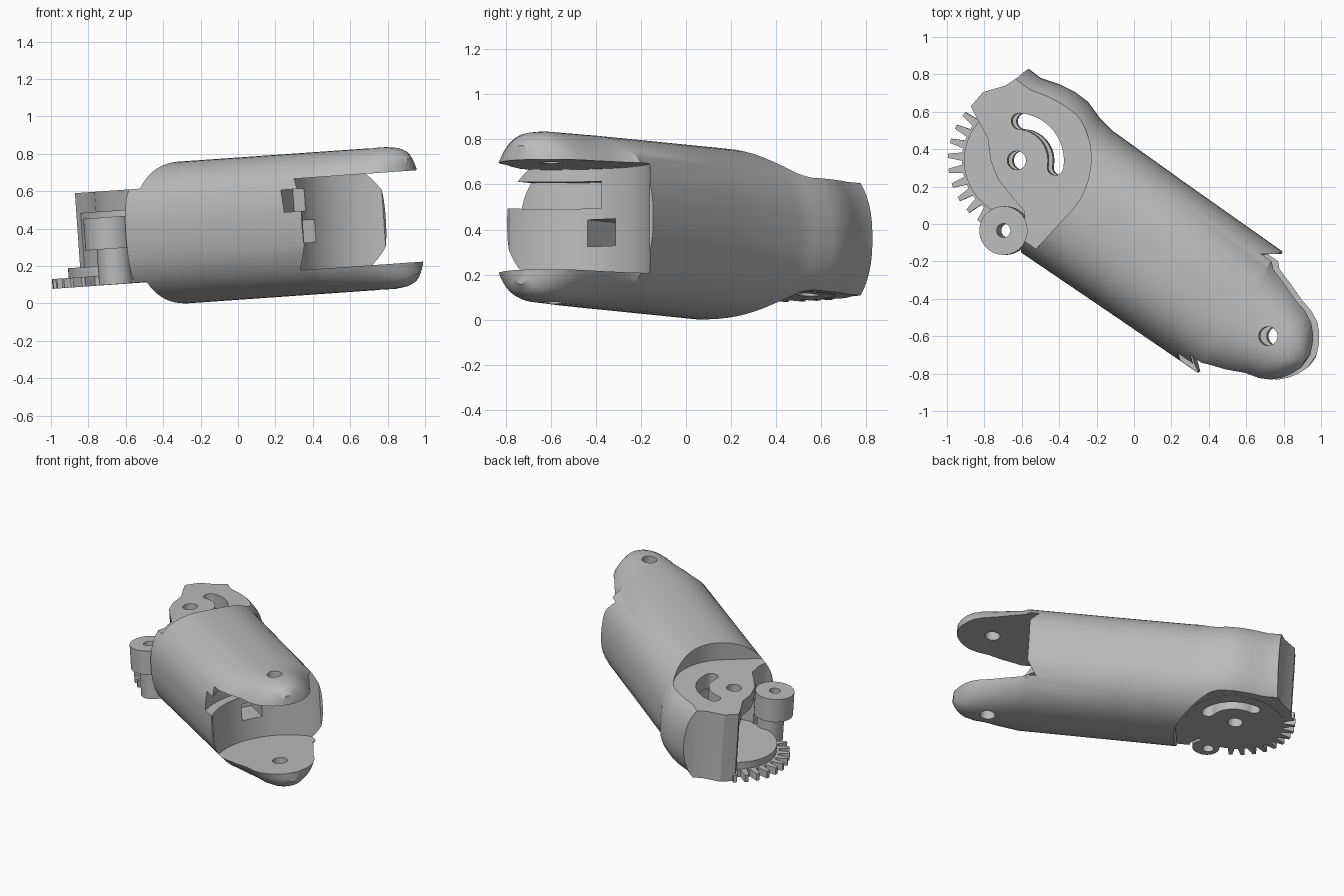
import bpy, bmesh
from math import sin, cos, pi, radians, copysign
from mathutils import Matrix, Vector

cube = bpy.data.objects.get("Cube")
if cube:
    bpy.data.objects.remove(cube, do_unlink=True)

grey = bpy.data.materials.new("plain grey")
grey.use_nodes = True
COLOUR = (0.5, 0.5, 0.5, 1)
grey.diffuse_color = COLOUR
grey.node_tree.nodes["Principled BSDF"].inputs["Base Color"].default_value = COLOUR

# The gear pivot is the working origin; the barrel runs along AXIS from it
PLACE = Matrix.Translation((-0.61, 0.34, 0.357)) @ Matrix.Rotation(radians(-4), 4, 'Y')
AXIS = Matrix.Rotation(radians(-34.7), 4, 'Z')
FORK = 1.65           # distance from gear pivot to fork pivot
FORK_XY = (AXIS @ Vector((FORK, 0, 0))).to_2d()
BOSS = (-0.08, -0.375)
FLAT = 0.25           # half height of the hinge head


def finish(name, bm, turn=False):
    bmesh.ops.recalc_face_normals(bm, faces=bm.faces)
    if turn:
        bm.transform(AXIS)
    mesh = bpy.data.meshes.new(name)
    bm.to_mesh(mesh)
    bm.free()
    mesh.materials.append(grey)
    ob = bpy.data.objects.new(name, mesh)
    bpy.context.collection.objects.link(ob)
    return ob


def prism(name, pts, low, high, turn=False):
    bm = bmesh.new()
    rings = [[bm.verts.new((x, y, z)) for x, y in pts] for z in (low, high)]
    bm.faces.new(rings[0])
    bm.faces.new(rings[1])
    n = len(pts)
    for i in range(n):
        j = (i + 1) % n
        bm.faces.new((rings[0][i], rings[0][j], rings[1][j], rings[1][i]))
    return finish(name, bm, turn)


def arc(cx, cy, r, start, end, steps=32):
    angles = [radians(start + (end - start) * i / steps) for i in range(steps + 1)]
    return [(cx + r * cos(a), cy + r * sin(a)) for a in angles]


def disc(name, centre, r, low, high):
    return prism(name, arc(*centre, r, 0, 360, 64)[:-1], low, high)


def rectangle(x0, x1, y0, y1):
    return [(x0, y0), (x1, y0), (x1, y1), (x0, y1)]


def cut(ob, *cutters):
    for cutter in cutters:
        mod = ob.modifiers.new("cut", 'BOOLEAN')
        mod.operation = 'DIFFERENCE'
        mod.solver = 'EXACT'
        mod.object = cutter
        bpy.context.view_layer.objects.active = ob
        bpy.ops.object.modifier_apply(modifier=mod.name)


# Barrel: position, left half width, right half width, half height
sections = [(-0.6, .43, .40, .38), (-0.26, .43, .40, .38), (-0.16, .425, .40, .38),
            (-0.06, .455, .40, .38), (0.03, .468, .40, .38), (0.12, .465, .40, .38),
            (0.22, .43, .40, .38), (0.32, .412, .40, .38), (0.8, .405, .395, .38),
            (1.43, .40, .39, .38), (1.46, .365, .375, .38), (1.56, .325, .335, .38),
            (1.65, .285, .285, .38), (1.73, .26, .26, .38), (1.79, .225, .225, .373),
            (1.83, .18, .18, .36), (1.86, .13, .13, .34), (1.885, .06, .06, .31)]
SIDES = 64


def squarish(t):
    return copysign(abs(t) ** (2 / 2.4), t)


bm = bmesh.new()
rings = []
for u, left, right, tall in sections:
    ring = []
    for k in range(SIDES):
        a = 2 * pi * (k + 0.5) / SIDES
        wide = left if cos(a) > 0 else right
        ring.append(bm.verts.new((u, wide * squarish(cos(a)), tall * squarish(sin(a)))))
    rings.append(ring)
for r0, r1 in zip(rings, rings[1:]):
    for k in range(SIDES):
        m = (k + 1) % SIDES
        bm.faces.new((r0[k], r0[m], r1[m], r1[k]))
bm.faces.new(rings[0])
bm.faces.new(rings[-1])
barrel = finish("barrel_with_fork", bm, True)

# Outline of the open side of the hinge head
outside = [(0.06, 0.50), (0.0, 0.44), (-0.06, 0.40), (-0.18, 0.365), (-0.245, 0.29),
           (-0.20, 0.20), (-0.155, 0.12), (-0.14, 0.0), (-0.10, -0.10), (-0.02, -0.20),
           (0.04, -0.27), (0.05, -0.40), (0.0, -0.52), (-0.3, -1), (-1.2, -1),
           (-1.2, 1), (0.0, 1)]
head_side = prism("cut_head_side", outside, -1, 1)

# Clearance above and below the head: round, then straight to the boss side
clear = arc(0, 0, 0.405, -42, 80) + [(0.0, 0.9), (-1, 0.9), (-1, -0.9), (-0.33, -0.9)]
clear += [(0.09, -0.49)]
head_top = prism("cut_head_top", clear, FLAT, 1)
head_base = prism("cut_head_base", clear, -1, -FLAT)
cavity = disc("cut_cavity", (0, 0), 0.33, -0.15, 0.14)
boss_room = disc("cut_boss_room", BOSS, 0.135, 0.105, 0.6)

# Fork gap with a concave wall, cable hole and side slot
fork_gap = prism("cut_fork_gap", rectangle(1.43, 2.2, -0.7, 0.7), -0.245, 0.245, True)
fork_round = disc("cut_fork_round", FORK_XY, 0.44, -0.245, 0.245)
cable = prism("cut_cable_hole", rectangle(1.0, 1.4, -0.10, 0.045), -0.10, 0.02, True)
slot = prism("cut_side_slot", [(FORK, 0)] + arc(FORK, 0, 0.51, 184, 245), 0.07, 0.19, True)

# Pin holes and the curved slot through the head
gear_pin = disc("cut_gear_pin", (0, 0), 0.05, -1, 1)
fork_pin = disc("cut_fork_pin", FORK_XY, 0.05, -1, 1)
boss_pin = disc("cut_boss_pin", BOSS, 0.037, -1, 1)
end_a, end_b = arc(0, 0, 0.21, -10, 86, 1)
curve = arc(0, 0, 0.253, -10, 86) + arc(*end_b, 0.043, 86, 266, 12)[1:]
curve += arc(0, 0, 0.167, 86, -10)[1:] + arc(*end_a, 0.043, 170, 350, 12)[1:-1]
kidney = prism("cut_curved_slot", curve, -1, 1)

cut(barrel, head_side, head_top, head_base, cavity, boss_room, fork_gap, fork_round,
    cable, slot, gear_pin, fork_pin, boss_pin, kidney)

# Gear sector: round plate with teeth on the open side
teeth = []
for i in range(10):
    a = 130 + i * 11.6
    for offset, r in ((-3.9, 0.325), (-1.7, 0.40), (1.7, 0.40), (3.9, 0.325)):
        t = radians(a + offset)
        teeth.append((r * cos(t), r * sin(t)))
gear = prism("gear_sector", teeth + arc(0, 0, 0.325, 242, 482, 48), -0.252, -0.20)
hub = disc("gear_hub", (0, 0), 0.31, -0.21, -0.148)
cut(gear, gear_pin, kidney)
cut(hub, gear_pin, kidney)

# Side boss with a slimmer foot
boss = disc("side_boss", BOSS, 0.13, -0.06, 0.11)
foot = disc("side_boss_foot", (BOSS[0] + 0.02, BOSS[1]), 0.09, -0.251, -0.055)
cut(boss, boss_pin)
cut(foot, boss_pin)

for ob in [o for o in bpy.data.objects if o.name.startswith("cut_")]:
    bpy.data.objects.remove(ob, do_unlink=True)

# Place all parts and shade them
bpy.ops.object.select_all(action='DESELECT')
for ob in (barrel, gear, hub, boss, foot):
    ob.data.transform(PLACE)
    ob.select_set(True)
bpy.context.view_layer.objects.active = barrel
bpy.ops.object.shade_smooth_by_angle(angle=radians(30))
